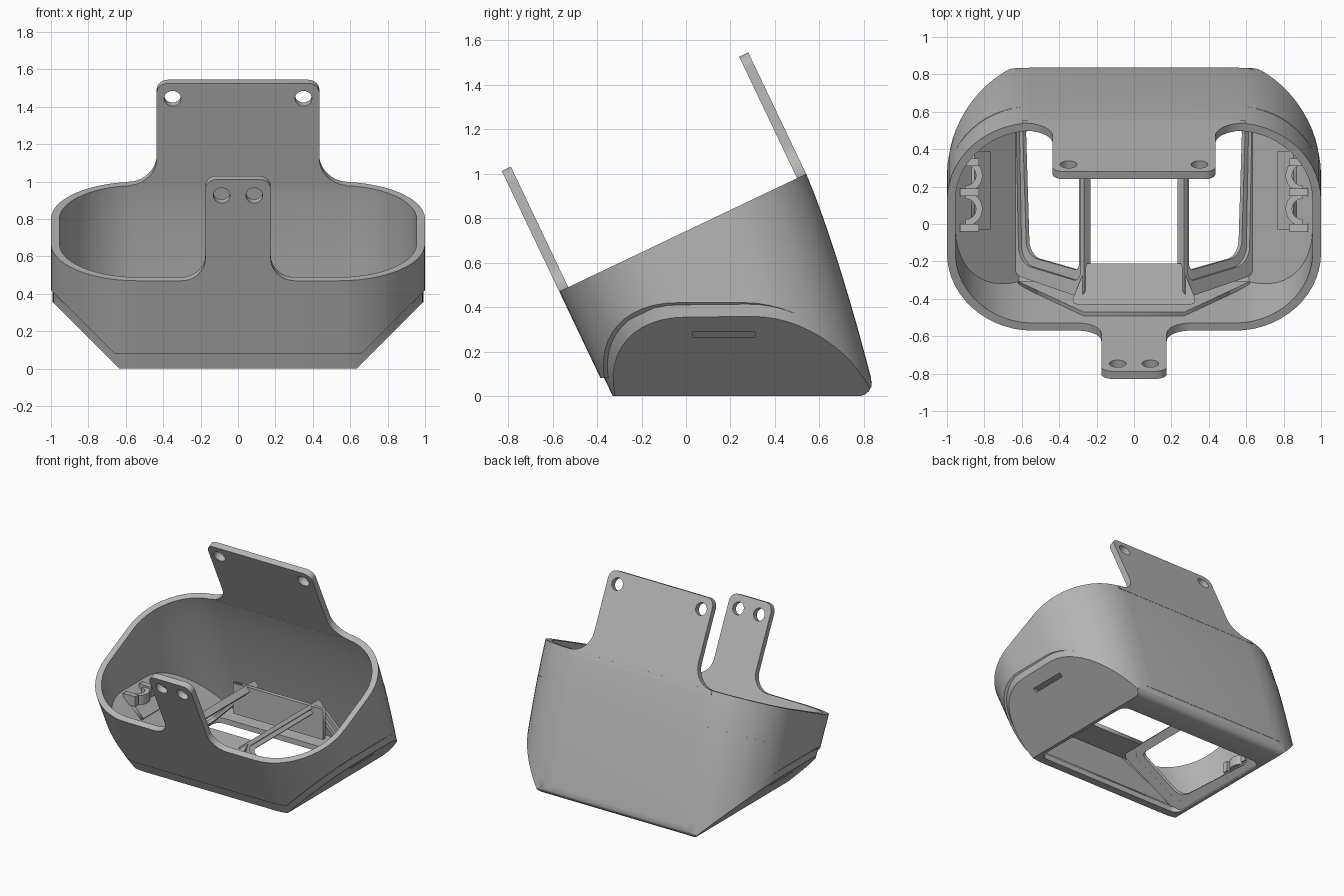
import bpy, bmesh, math
from mathutils import Vector, Matrix

cube = bpy.data.objects.get("Cube")
if cube:
    bpy.data.objects.remove(cube)

grey = bpy.data.materials.new("matte_grey")
grey.use_nodes = True
grey.diffuse_color = (0.47, 0.47, 0.47, 1)
grey.node_tree.nodes["Principled BSDF"].inputs["Base Color"].default_value = (0.47, 0.47, 0.47, 1)

# Tilted frame of the body: origin on the front rim, U up the axis, V front to back
ORIGIN = Vector((0, -0.57, 0.47))
U = Vector((0, -0.43, 0.903)).normalized()
V = Vector((0, 0.903, 0.43)).normalized()
X = Vector((1, 0, 0))
SIDE = 0.635   # half width of the flat floor


def finish(name, bm):
    bmesh.ops.remove_doubles(bm, verts=bm.verts, dist=0.0002)
    bmesh.ops.recalc_face_normals(bm, faces=bm.faces)
    mesh = bpy.data.meshes.new(name)
    bm.to_mesh(mesh)
    bm.free()
    mesh.materials.append(grey)
    obj = bpy.data.objects.new(name, mesh)
    bpy.context.collection.objects.link(obj)
    return obj


def rounded(points, steps=10):
    """Outline from (x, y, radius) corners, each corner eased by a curve."""
    out = []
    for i, (x, y, r) in enumerate(points):
        p = Vector((x, y))
        if r <= 0:
            out.append(p)
            continue
        a = (Vector(points[i - 1][:2]) - p).normalized() * r
        b = (Vector(points[(i + 1) % len(points)][:2]) - p).normalized() * r
        for k in range(steps + 1):
            t = k / steps
            wa = (1 - t) ** 3 + 3 * (1 - t) ** 2 * t * 0.45
            wb = t ** 3 + 3 * t ** 2 * (1 - t) * 0.45
            out.append(p + a * wa + b * wb)
    return out


def circle(x, y, r):
    return [Vector((x + r * math.cos(a * math.pi / 12), y + r * math.sin(a * math.pi / 12)))
            for a in range(24)]


def plate(name, loops, depth, matrix=Matrix()):
    """Flat outline with optional holes, extruded to both sides of its plane."""
    curve = bpy.data.curves.new(name, 'CURVE')
    curve.dimensions = '2D'
    curve.fill_mode = 'BOTH'
    curve.extrude = depth / 2
    for loop in loops:
        spline = curve.splines.new('POLY')
        spline.points.add(len(loop) - 1)
        for point, co in zip(spline.points, loop):
            point.co = (co.x, co.y, 0, 1)
        spline.use_cyclic_u = True
    temp = bpy.data.objects.new(name + "_outline", curve)
    bpy.context.collection.objects.link(temp)
    graph = bpy.context.evaluated_depsgraph_get()
    mesh = bpy.data.meshes.new_from_object(temp.evaluated_get(graph))
    bm = bmesh.new()
    bm.from_mesh(mesh)
    bm.transform(matrix)
    bpy.data.objects.remove(temp)
    bpy.data.curves.remove(curve)
    bpy.data.meshes.remove(mesh)
    return finish(name, bm)


def box(name, lo, hi):
    bm = bmesh.new()
    bmesh.ops.create_cube(bm, size=1)
    for v in bm.verts:
        v.co = [l + (c + 0.5) * (h - l) for c, l, h in zip(v.co, lo, hi)]
    return finish(name, bm)


def frame(x, y, z, origin):
    m = Matrix((x, y, z)).transposed().to_4x4()
    m.translation = origin
    return m


def body_solid(name, start, inset, back_inset, planes):
    """Rounded section swept down the tilted axis, trimmed by (point, outward normal)."""
    bm = bmesh.new()
    rings = []
    for k in range(13):
        s = start + (1.25 - start) * k / 12
        back = 1.23 - 0.14 * max(s, 0) ** 1.4 - back_inset
        w, wb, r = 1 - inset, 1 - back_inset, 0.46 - inset
        loop = rounded([(-w, inset, r), (w, inset, r), (wb, back, r), (-wb, back, r)], 14)
        rings.append([bm.verts.new(ORIGIN + X * p.x + V * p.y - U * s) for p in loop])
    for a, b in zip(rings, rings[1:]):
        for i in range(len(a)):
            bm.faces.new((a[i - 1], a[i], b[i], b[i - 1]))
    bm.faces.new(rings[0])
    bm.faces.new(rings[-1])
    for co, no in planes:
        bmesh.ops.bisect_plane(bm, geom=bm.verts[:] + bm.edges[:] + bm.faces[:], dist=1e-5,
                               plane_co=co, plane_no=no, clear_outer=True)
        bmesh.ops.holes_fill(bm, edges=[e for e in bm.edges if e.is_boundary])
    return finish(name, bm)


def bottom(z, slope):
    return [((0, 0, z), (0, 0, -1)),
            ((SIDE - slope, 0, 0), (1, 0, -1)), ((slope - SIDE, 0, 0), (-1, 0, -1))]


def combine(obj, tool, operation):
    mod = obj.modifiers.new(operation, 'BOOLEAN')
    mod.object, mod.operation, mod.solver = tool, operation, 'EXACT'
    bpy.context.view_layer.objects.active = obj
    bpy.ops.object.modifier_apply(modifier=mod.name)
    bpy.data.objects.remove(tool)


def smooth(obj):
    bpy.ops.object.select_all(action='DESELECT')
    obj.select_set(True)
    bpy.context.view_layer.objects.active = obj
    bpy.ops.object.shade_smooth_by_angle(angle=math.radians(30))


def mirror(obj):
    obj.modifiers.new("Mirror", 'MIRROR').use_clip = False


# Body: upper shell over a slightly inset base with a rounded back edge, hollowed out
body = body_solid("body_shell", 0, 0, 0, bottom(0.08, 0.055))
heel = []
for angle in (-7, -28, -49, -70):
    n = Vector((0, math.cos(math.radians(angle)), math.sin(math.radians(angle))))
    heel.append((Vector((0, 0.775, 0.06)) + n * 0.06, n))
base = body_solid("base", 0.25, 0.015, 0.002, bottom(0, 0) + heel)
combine(body, base, 'UNION')
combine(body, body_solid("cavity", -0.2, 0.045, 0.045, bottom(0.04, 0.06)), 'DIFFERENCE')

# Floor opening and side slots
opening = rounded([(-0.61, -0.27, 0.06), (0.61, -0.27, 0.06), (0.61, 0.62, 0.06), (-0.61, 0.62, 0.06)])
combine(body, plate("floor_cutter", [opening], 0.2), 'DIFFERENCE')
for side in (-1, 1):
    x0, x1 = sorted((side * 0.8, side * 1.05))
    combine(body, box("slot_cutter", (x0, 0.03, 0.265), (x1, 0.31, 0.288)), 'DIFFERENCE')
smooth(body)


# Straps rising from the front and back rims
def strap(name, w, h, flare, hole_x, hole_h, v):
    f = flare * 0.99
    outline = rounded([(-w - flare, -0.03, 0), (-w - flare, 0, 0), (-w, 0, f), (-w, h, 0.06),
                       (w, h, 0.06), (w, 0, f), (w + flare, 0, 0), (w + flare, -0.03, 0)])
    holes = [circle(s * hole_x, hole_h, 0.045) for s in (-1, 1)]
    smooth(plate(name, [outline] + holes, 0.045, frame(X, U, -V, ORIGIN + V * v)))


strap("front_strap", 0.175, 0.6, 0.13, 0.087, 0.505, 0.0225)
strap("back_strap", 0.435, 0.605, 0.16, 0.35, 0.515, 1.207)

# Sloping window panels on both sides of the nose gap
slope = Vector((0.365, 0, -0.36)).normalized()
panel_frame = frame(slope, Vector((0, 1, 0)), slope.cross(Vector((0, 1, 0))), (0.25, 0, 0.40))
window = [(0.06, -0.25, 0.04), (0.455, -0.17, 0.08), (0.485, 0.53, 0.05), (0.06, 0.53, 0.04)]
step = [(0.03, -0.31, 0.05), (0.49, -0.21, 0.09), (0.51, 0.555, 0.05), (0.03, 0.555, 0.04)]
edge = [(0, -0.4, 0.05), (0.53, -0.27, 0.06), (0.53, 0.58, 0), (0, 0.58, 0)]
panel = plate("window_panel", [rounded(edge), rounded(step)], 0.05, panel_frame)
lip = plate("window_lip", [rounded(step), rounded(window)], 0.025,
            panel_frame @ Matrix.Translation((0, 0, -0.012)))
for part in (panel, lip):
    smooth(part)
    mirror(part)

# Nose bridge: top plate, slanted front wall and upright back wall
plate("nose_plate", [rounded([(-0.34, -0.43, 0.04), (0.34, -0.43, 0.04), (0.25, -0.21, 0), (-0.25, -0.21, 0)])],
      0.03, Matrix.Translation((0, 0, 0.395)))
wall = [Vector(p) for p in ((-0.62, 0.03), (0.62, 0.03), (0.27, 0.41), (-0.27, 0.41))]
plate("nose_front_wall", [wall], 0.025, frame(X, U, -V, ORIGIN - U * 0.5 + V * 0.055))
wall = [Vector(p) for p in ((-0.375, 0.18), (0.375, 0.18), (0.375, 0.41), (-0.375, 0.41))]
plate("nose_back_wall", [wall], 0.03, frame(X, Vector((0, 0, 1)), Vector((0, -1, 0)), (0, 0.49, 0)))

# Clips inside the sloping side walls
across = Vector((1, 0, 1)).normalized()
clip_frame = frame(across, Vector((0, 1, 0)), across.cross(Vector((0, 1, 0))), (0.82, 0.18, 0.26))
pad = rounded([(-0.06, -0.21, 0), (0.06, -0.21, 0), (0.06, 0.21, 0), (-0.06, 0.21, 0)])
mirror(plate("clip_pad", [pad], 0.03, clip_frame))
for y in (0.08, 0.26):
    arc = [Vector((0.9 + r * math.cos(a * math.pi / 12), y + r * math.sin(a * math.pi / 12)))
           for r, span in ((0.09, range(6, 19)), (0.055, range(18, 5, -1))) for a in span]
    jaw = plate("clip_jaw", [arc], 0.07, Matrix.Translation((0, 0, 0.33)))
    smooth(jaw)
    mirror(jaw)
for y in (-0.02, 0.17, 0.33):
    mirror(box("clip_post", (0.83, y - 0.02, 0.305), (0.93, y + 0.02, 0.38)))
